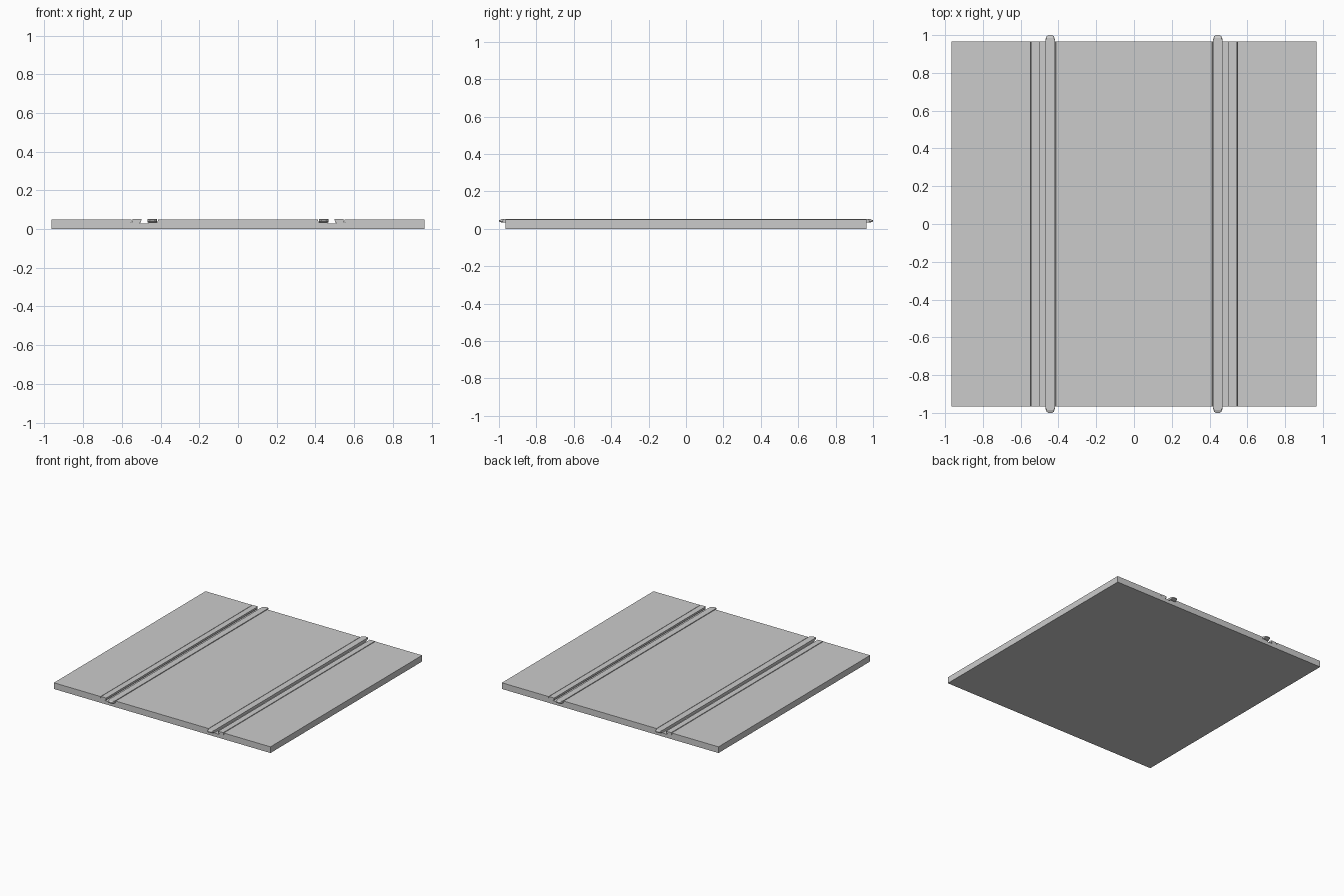
import bpy, bmesh

if "Cube" in bpy.data.objects:
    bpy.data.objects.remove(bpy.data.objects["Cube"])

H = 0.965   # half size of the slab
TOP = 0.05


def extrude_profile(name, pts, half):
    """Closed x-z profile extruded along y."""
    bm = bmesh.new()
    f = bm.faces.new([bm.verts.new((x, -half, z)) for x, z in pts])
    r = bmesh.ops.extrude_face_region(bm, geom=[f])
    vs = [g for g in r["geom"] if isinstance(g, bmesh.types.BMVert)]
    bmesh.ops.translate(bm, verts=vs, vec=(0, 2 * half, 0))
    return finish(name, bm)


def finish(name, bm):
    bmesh.ops.recalc_face_normals(bm, faces=bm.faces)
    me = bpy.data.meshes.new(name)
    bm.to_mesh(me)
    bm.free()
    ob = bpy.data.objects.new(name, me)
    bpy.context.collection.objects.link(ob)
    return ob


def tongue(name, xc):
    """Long bar with rounded, tapered ends that stick out past the slab."""
    half_outline = [(0.025, 0.965), (0.024, 0.98), (0.019, 0.994), (0.011, 1.0)]
    outline = half_outline + [(-x, y) for x, y in reversed(half_outline)]
    outline += [(-x, -y) for x, y in outline]
    bm = bmesh.new()
    rings = []
    for z, inset in ((0.034, 0.014), (0.039, 0), (0.046, 0), (0.0515, 0.014)):
        ring = []
        for x, y in outline:
            k = inset * (abs(y) - 0.965) / 0.035
            ring.append(bm.verts.new((xc + x, y - (k if y > 0 else -k), z)))
        rings.append(ring)
    n = len(outline)
    for a, b in zip(rings, rings[1:]):
        for i in range(n):
            j = (i + 1) % n
            bm.faces.new((a[i], a[j], b[j], b[i]))
    bm.faces.new(rings[0])
    bm.faces.new(rings[-1])
    return finish(name, bm)


# slab with two stepped channels cut along its length
right = [(0.413, TOP), (0.416, 0.034), (0.462, 0.034), (0.465, 0.028),
         (0.507, 0.028), (0.510, 0.034), (0.552, 0.034), (0.549, TOP)]
left = [(-x, z) for x, z in reversed(right)]
extrude_profile("slab", [(-H, 0), (-H, TOP)] + left + right + [(H, TOP), (H, 0)], H)

# running rail and guard rail in each channel
for side, s in (("left", -1), ("right", 1)):
    tongue(side + "_running_rail", s * 0.4435)
    extrude_profile(side + "_guard_rail",
                    [(s * 0.501, 0.034), (s * 0.548, 0.034),
                     (s * 0.544, 0.0515), (s * 0.499, 0.0515)], H)
